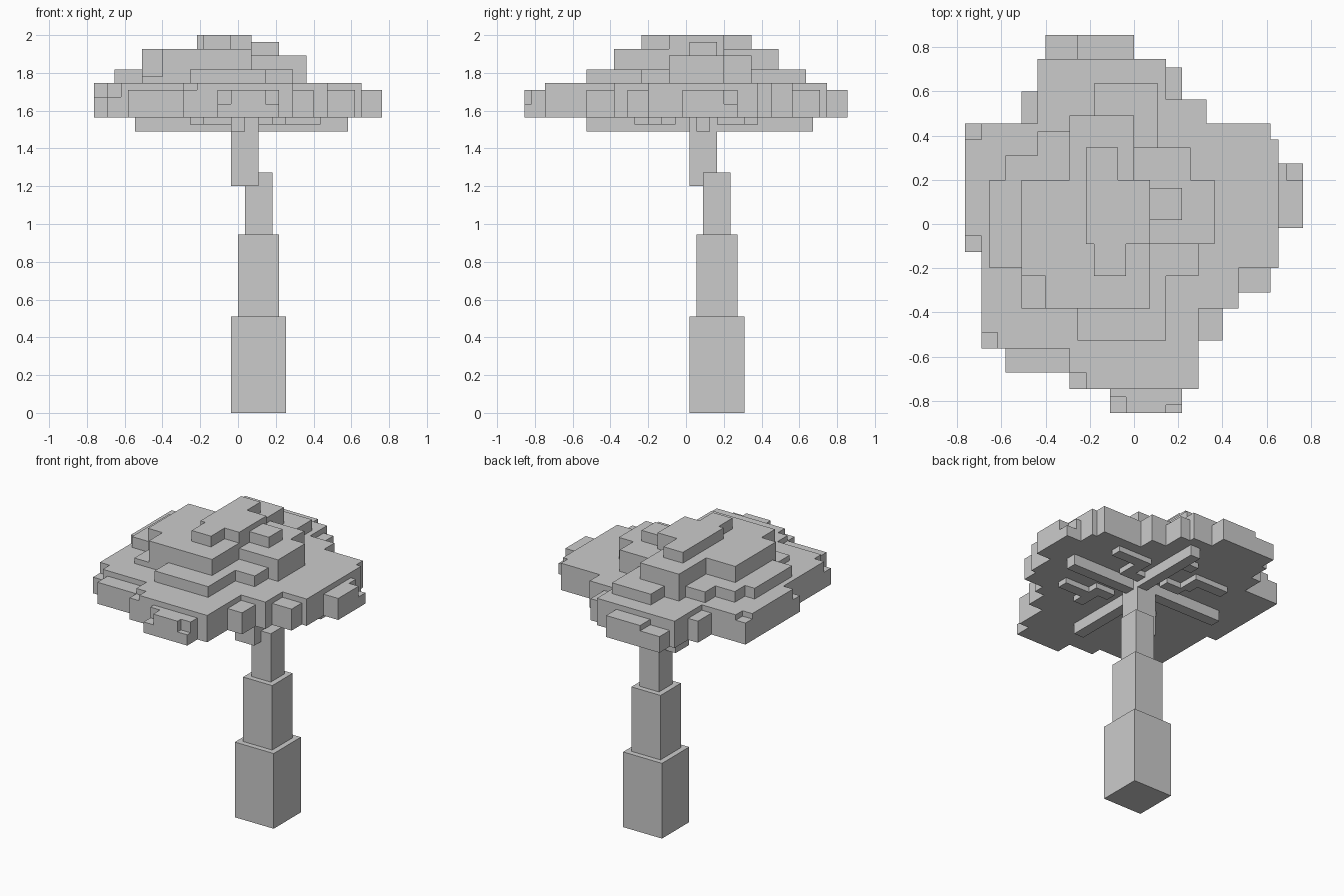
import bpy, bmesh

if "Cube" in bpy.data.objects:
    bpy.data.objects.remove(bpy.data.objects["Cube"])

U = 2 / 55          # one voxel
BASE, BELOW = 43, 41  # underside of the canopy, underside of the branches

# trunk: stacked tapering blocks (x0, x1, y0, y1, z0, z1) in voxels
trunk = [(-1, 7, 0, 8, 0, 14), (0, 6, 1, 7, 14, 26),
         (1, 5, 2, 6, 26, 35), (-1, 3, 0, 4, 33, 43)]


def raised(z0, z1, rects):
    return [(*r, z0, z1) for r in rects]


# branches: a cross of beams plus stepped diagonal twigs
branches = raised(BELOW, BASE, [
    (3, 16, 1, 3), (-15, -1, 2, 4), (-1, 1, -15, 0), (1, 3, 4, 18)])
branches += raised(BELOW + 1, BASE, [
    (3, 7, 4, 6), (5, 7, 6, 10), (7, 12, 8, 10),
    (-5, -1, 5, 7), (-6, -4, 7, 11), (-11, -6, 9, 11),
    (3, 7, -4, -2), (5, 7, -8, -4), (7, 12, -6, -4),
    (-5, -1, -3, -1), (-7, -5, -7, -3), (-2, 1, 12, 14)])

# wide slab of leaves
canopy = raised(BASE, 48, [
    (-12, 4, 12, 20), (-12, 9, 12, 15), (-19, 17, 10, 12), (-19, 18, -6, 10),
    (-21, -19, -2, 10), (-19, 13, -11, -6), (-19, 8, -14, -11),
    (-17, 8, -16, -14), (-8, 8, -19, -16), (-6, 8, -21, -19)])

# lower tufts around the rim
rim = raised(BASE, 47, [
    (-7, 0, 20, 23), (4, 6, 15, 19), (-14, -12, 12, 16), (18, 21, -1, 5),
    (18, 19, 5, 7), (13, 17, -9, -6), (8, 11, -15, -11), (-1, 4, -24, -21),
    (-3, -1, -22, -21), (4, 6, -23, -21), (-8, -6, -21, -19),
    (-16, -8, -19, -16), (-21, -19, 10, 12)])
rim += raised(BASE, 46, [(-11, -7, 20, 23), (-21, -19, -4, -2), (-19, -17, -16, -14)])
rim += raised(BASE, 45, [(19, 21, 5, 7), (-3, -1, -24, -22), (4, 6, -24, -23)])

# stepped crown
crown = raised(48, 50, [
    (-18, 8, -6, 5), (-16, 3, 5, 8), (-12, 3, 8, 11), (-8, 3, 11, 13),
    (-5, 3, 13, 17), (-7, 4, -15, -6), (4, 8, -7, -3), (8, 10, -3, 5),
    (3, 7, 5, 9)])
crown += raised(48, 49, [(-14, -11, -11, -7)])
crown += raised(48, 53, [(-14, 2, -7, 5), (-8, 0, 5, 13), (-11, 2, -11, -7)])
crown += raised(48, 52, [(0, 7, 5, 9), (2, 10, -3, 5)])
crown += raised(52, 54, [(2, 6, 0, 4)])
crown += raised(53, 55, [(-6, 2, -3, 5), (-6, -2, 5, 9), (-5, -1, -7, -3)])

parts = {"trunk": trunk, "branches": branches, "leaf_canopy": canopy,
         "leaf_rim": rim, "leaf_crown": crown}

# fill the voxels, remembering which part owns each
owner = {}
for name, boxes in parts.items():
    for x0, x1, y0, y1, z0, z1 in boxes:
        for x in range(x0, x1):
            for y in range(y0, y1):
                for z in range(z0, z1):
                    owner.setdefault((x, y, z), name)


def side(cell, axis, sign):
    """Four corners of one voxel side, wound outward."""
    b, c = (axis + 1) % 3, (axis + 2) % 3
    quad = []
    for db, dc in ((0, 0), (1, 0), (1, 1), (0, 1))[::sign]:
        p = list(cell)
        p[axis] += sign > 0
        p[b] += db
        p[c] += dc
        quad.append(tuple(p))
    return quad


# skin each part with only its exposed sides, then merge flat areas
for name in parts:
    bm = bmesh.new()
    verts = {}
    for cell, who in owner.items():
        if who != name:
            continue
        for axis in range(3):
            for sign in (1, -1):
                n = list(cell)
                n[axis] += sign
                if tuple(n) in owner:
                    continue
                face = []
                for p in side(cell, axis, sign):
                    if p not in verts:
                        verts[p] = bm.verts.new((p[0] * U, (p[1] + 0.5) * U, p[2] * U))
                    face.append(verts[p])
                bm.faces.new(face)
    bmesh.ops.dissolve_limit(bm, angle_limit=0.01, verts=bm.verts[:], edges=bm.edges[:])
    mesh = bpy.data.meshes.new(name)
    bm.to_mesh(mesh)
    bm.free()
    bpy.context.collection.objects.link(bpy.data.objects.new(name, mesh))
